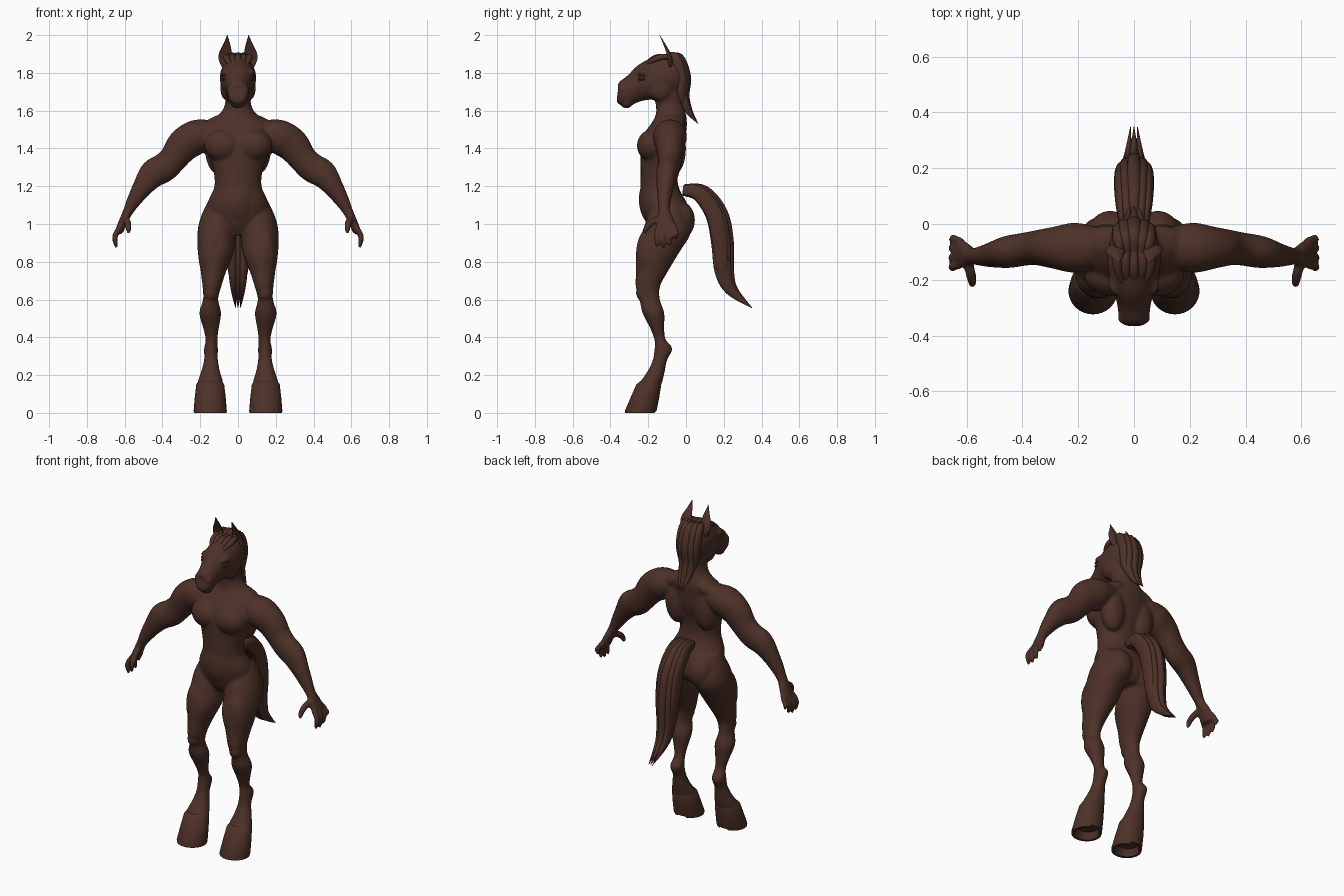
import bpy, bmesh, math
from mathutils import Vector, Matrix

if "Cube" in bpy.data.objects:
    bpy.data.objects.remove(bpy.data.objects["Cube"], do_unlink=True)

CM = 0.01  # all part measures below are in hundredths of a unit

coat = bpy.data.materials.new("chestnut_brown")
coat.use_nodes = True
colour = (0.075, 0.031, 0.021, 1)
coat.diffuse_color = colour
coat.node_tree.nodes["Principled BSDF"].inputs["Base Color"].default_value = colour


def spline(rows, steps):
    """Catmull-Rom through rows of numbers."""
    rows = [Vector(r) for r in rows]
    out = []
    for i in range(len(rows) - 1):
        p, q = rows[i], rows[i + 1]
        before, after = rows[max(i - 1, 0)], rows[min(i + 2, len(rows) - 1)]
        m, n = (q - before) / 2, (after - p) / 2
        for k in range(steps):
            t = k / steps
            out.append(p * (2*t**3 - 3*t**2 + 1) + m * (t**3 - 2*t**2 + t)
                       + q * (3*t**2 - 2*t**3) + n * (t**3 - t**2))
    return out + [rows[-1]]


def loft(bm, rows, across, side=1, flat=False, steps=4, sides=24, cup=None):
    """Skin ellipses given as x, y, z, radius along 'across', other radius."""
    rows = spline(rows, steps)
    across = Vector(across)
    rings = []
    for i, row in enumerate(rows):
        centre = Vector(row[:3])
        ahead, behind = rows[min(i + 1, len(rows) - 1)], rows[max(i - 1, 0)]
        tangent = Vector(ahead[:3]) - Vector(behind[:3])
        if flat:
            tangent = Vector((0, 0, 1))
        tangent.normalize()
        u = (across - tangent * across.dot(tangent)).normalized()
        v = tangent.cross(u)
        ring = []
        for k in range(sides):
            angle = math.tau * k / sides
            depth = math.sin(angle) * row[4]
            if cup and depth < 0:
                depth *= cup
            p = (centre + u * math.cos(angle) * row[3] + v * depth) * CM
            ring.append(bm.verts.new((p.x * side, p.y, p.z)))
        rings.append(ring)
    for a, b in zip(rings, rings[1:]):
        for k in range(sides):
            j = (k + 1) % sides
            bm.faces.new((a[k], a[j], b[j], b[k]))
    bm.faces.new(rings[0][::-1])
    bm.faces.new(rings[-1])


def lump(bm, centre, radii, side=1, turn=0):
    """Ellipsoid for a muscle or a facial form."""
    x, y, z = centre
    place = Matrix.Translation(Vector((x * side, y, z)) * CM)
    spin = Matrix.Rotation(math.radians(turn * side), 4, 'Y')
    size = Matrix.Diagonal((*[r * CM for r in radii], 1))
    bmesh.ops.create_uvsphere(bm, u_segments=24, v_segments=16, radius=1,
                              matrix=place @ spin @ size)


def lock(bm, path, dx, dy, a, b):
    """Tapered strand of hair following a y, z path."""
    rows = []
    for i, (y, z) in enumerate(path):
        t = i / (len(path) - 1)
        w = max(math.sin(math.pi * (0.15 + 0.85 * t)), 0.005) ** 0.7
        rows.append((dx * (0.4 + 0.6 * w), y + dy * w, z, a * w, b * w))
    loft(bm, rows, X, steps=5, sides=14)


def finish(bm, name, voxel=None):
    bmesh.ops.recalc_face_normals(bm, faces=bm.faces)
    mesh = bpy.data.meshes.new(name)
    bm.to_mesh(mesh)
    bm.free()
    mesh.materials.append(coat)
    obj = bpy.data.objects.new(name, mesh)
    bpy.context.collection.objects.link(obj)
    bpy.context.view_layer.objects.active = obj
    bpy.ops.object.select_all(action='DESELECT')
    obj.select_set(True)
    bpy.ops.object.shade_smooth_by_angle(angle=math.radians(50))
    if voxel:
        obj.modifiers.clear()
        merge = obj.modifiers.new("merge", 'REMESH')
        merge.mode = 'VOXEL'
        merge.voxel_size = voxel
        merge.use_smooth_shade = True
        soften = obj.modifiers.new("soften", 'SMOOTH')
        soften.factor = 0.5
        soften.iterations = 6
    return obj


X, Y = (1, 0, 0), (0, 1, 0)
body = bmesh.new()

# torso and neck
loft(body, [(0, -9, 94, 8, 8), (0, -9, 100, 15, 12), (0, -11.5, 110, 16.5, 12.5),
            (0, -14, 120, 12.5, 10), (0, -14, 130, 13.5, 10), (0, -12.5, 140, 17, 11.5),
            (0, -11, 148, 18, 11), (0, -9, 153, 16, 9.5), (0, -8, 158, 10, 8),
            (0, -8.5, 163, 7, 7.5), (0, -9, 169, 6.8, 8), (0, -9, 177, 6, 8)], X, flat=True)
lump(body, (0, -16.5, 113), (10.5, 8.5, 14))

# head from skull to muzzle
loft(body, [(0, 0, 180, 4, 5), (0, -4, 179.5, 8, 9.5), (0, -12, 177.5, 9.6, 12),
            (0, -20, 175.5, 8.8, 10.5), (0, -27, 172, 6.4, 7.8),
            (0, -32, 169.2, 5.6, 7), (0, -35, 168, 5, 5.4), (0, -36.4, 168, 3, 3)], X)
lump(body, (0, -31.5, 164), (4.2, 3.2, 2.8))

for side in (1, -1):
    # leg from hip to pastern
    loft(body, [(9, -9, 112, 7, 7), (11, -9.5, 103, 9, 11), (11.5, -10.5, 95, 10, 13),
                (11.8, -15, 85, 9.5, 11.5), (13, -18, 75, 6.8, 8.5),
                (13.8, -20.2, 67, 5, 6.5), (14.5, -19.2, 60, 4, 5.4),
                (14.7, -17.3, 53, 5.8, 5.8), (14.3, -15.3, 45, 4.2, 3.8),
                (14, -13.8, 39, 3.2, 3), (14.3, -11.9, 34, 3.7, 4.8),
                (14.3, -13.8, 28, 3.7, 3.8), (14.5, -15.8, 22, 5, 4.6),
                (14.7, -19, 15, 7, 6), (14.7, -21, 9, 6, 5.5)], X, side, flat=True)
    # arm from shoulder to palm
    loft(body, [(12, -8, 149, 7, 6), (21, -8.5, 146.5, 9, 9), (28.5, -8.5, 142, 7.5, 9),
                (34, -8.5, 135, 6.4, 7.6), (39, -9, 130, 5.9, 7.7),
                (45, -10, 126.5, 5.8, 7.5), (50.5, -11, 119.5, 4.6, 5.4),
                (55, -11.5, 112.5, 3.5, 3.9), (58, -11.5, 107, 3, 2.8),
                (60.5, -11, 102, 4.6, 2.3), (62.5, -10.5, 97, 5.2, 2.2),
                (63, -10.5, 95, 4.4, 1.8)], Y, side)
    # fingers and thumb
    for i, tip in enumerate((88, 87.5, 88.5, 92)):
        y = -14.4 + 2.7 * i
        spread = y + (i - 1.5) * 0.7
        loft(body, [(62, y, 99, 1.5, 1.5), (64.8, spread, 94.5, 1.5, 1.5),
                    (65, spread, tip + 3, 1.4, 1.4), (64, spread, tip, 0.9, 0.9)],
             Y, side, sides=12)
    loft(body, [(60, -12, 103, 2, 2), (58.7, -17, 101.5, 1.9, 1.9),
                (58, -20.5, 98.5, 1.7, 1.7), (58, -22, 95, 1, 1)], X, side, sides=12)
    # muscles: chest, trapezius, back, buttock, thigh, calf
    lump(body, (8, -18, 141.5), (10, 8, 8.5), side, -10)
    lump(body, (9, -7, 153.5), (12, 6.5, 4.5), side, 20)
    lump(body, (10, -6.5, 140), (7.5, 6.5, 14), side)
    lump(body, (8.5, -4.2, 102), (8.3, 9, 10.5), side)
    lump(body, (13.5, -18, 84), (7.5, 8.5, 15), side)
    lump(body, (14.3, -22.5, 63.5), (3.8, 4, 4.5), side)
    # face: cheek, brow, nostril
    lump(body, (5.2, -13.5, 172), (4.2, 7, 7), side)
    lump(body, (6.6, -21.5, 180.5), (2.6, 4, 1.7), side, 15)
    lump(body, (3.5, -33.5, 171), (2.3, 2.6, 2.4), side)
finish(body, "body", 0.008)

for side, label in ((1, "left"), (-1, "right")):
    # hoof with a hollow sole
    bm = bmesh.new()
    loft(bm, [(14.7, -18.8, 17, 6.2, 5.2), (14.7, -19.7, 15, 7.4, 6.6),
              (14.7, -21.8, 8, 8.2, 7.6), (14.7, -24, 1, 8.8, 8.4),
              (14.7, -24.2, 0, 8.6, 8.2), (14.7, -24, 0, 7.2, 6.8),
              (14.7, -23, 4, 6, 5.6)], X, side, flat=True, steps=1, sides=32)
    # cleft at the heel
    for v in bm.verts:
        if v.co.z < 0.005 and v.co.y > -0.19 and abs(abs(v.co.x) - 0.147) < 0.03:
            v.co.z += 0.02
    finish(bm, label + "_hoof")

    # cupped ear
    bm = bmesh.new()
    loft(bm, [(6, -9, 183, 2.5, 1.8), (6.6, -9.5, 187, 3.6, 2.4),
              (6.6, -10.5, 191, 3.3, 2), (6, -12, 195, 1.9, 1.3),
              (5.6, -14, 200, 0.1, 0.1)], X, side, flat=True, cup=-0.3)
    finish(bm, label + "_ear")

    # eye with upper and lower lid
    bm = bmesh.new()
    lump(bm, (6.9, -23, 177.6), (1.5, 1.9, 1.3), side)
    finish(bm, label + "_eye")
    bm = bmesh.new()
    for z, tilt in ((178.8, 12), (176.4, -8)):
        lump(bm, (6.8, -23, z), (2, 2.5, 0.6), side, tilt)
    finish(bm, label + "_eyelids")

# mane, forelock and tail, each a fan of strands
mane = [(-10, 188), (-4, 188), (-0.5, 178), (-1, 168), (1.5, 160), (6.5, 153)]
forelock = [(-8, 188), (-14, 188.5), (-19, 186.5), (-24.5, 182)]
tail = [(-1, 118), (8, 116), (16, 105), (19, 90), (20, 75), (24, 65), (35, 55.5)]

bm = bmesh.new()
lock(bm, mane, 0, 0.4, 3, 2.8)
for s in (1, -1):
    lock(bm, mane, 3.2 * s, -0.5, 2.6, 2.8)
    lock(bm, mane[:-1], 5.8 * s, -2, 2.2, 3)
finish(bm, "mane")

bm = bmesh.new()
for i in range(-2, 3):
    lock(bm, forelock, 3 * i, abs(i) * 0.8, 1.7, 1.6)
finish(bm, "forelock")

bm = bmesh.new()
lock(bm, tail, 0, 1, 3.4, 5.6)
for s in (1, -1):
    lock(bm, tail, 3 * s, -0.5, 2.8, 5.4)
    lock(bm, tail[:-1], 5.2 * s, -1, 2, 4.5)
finish(bm, "tail")
